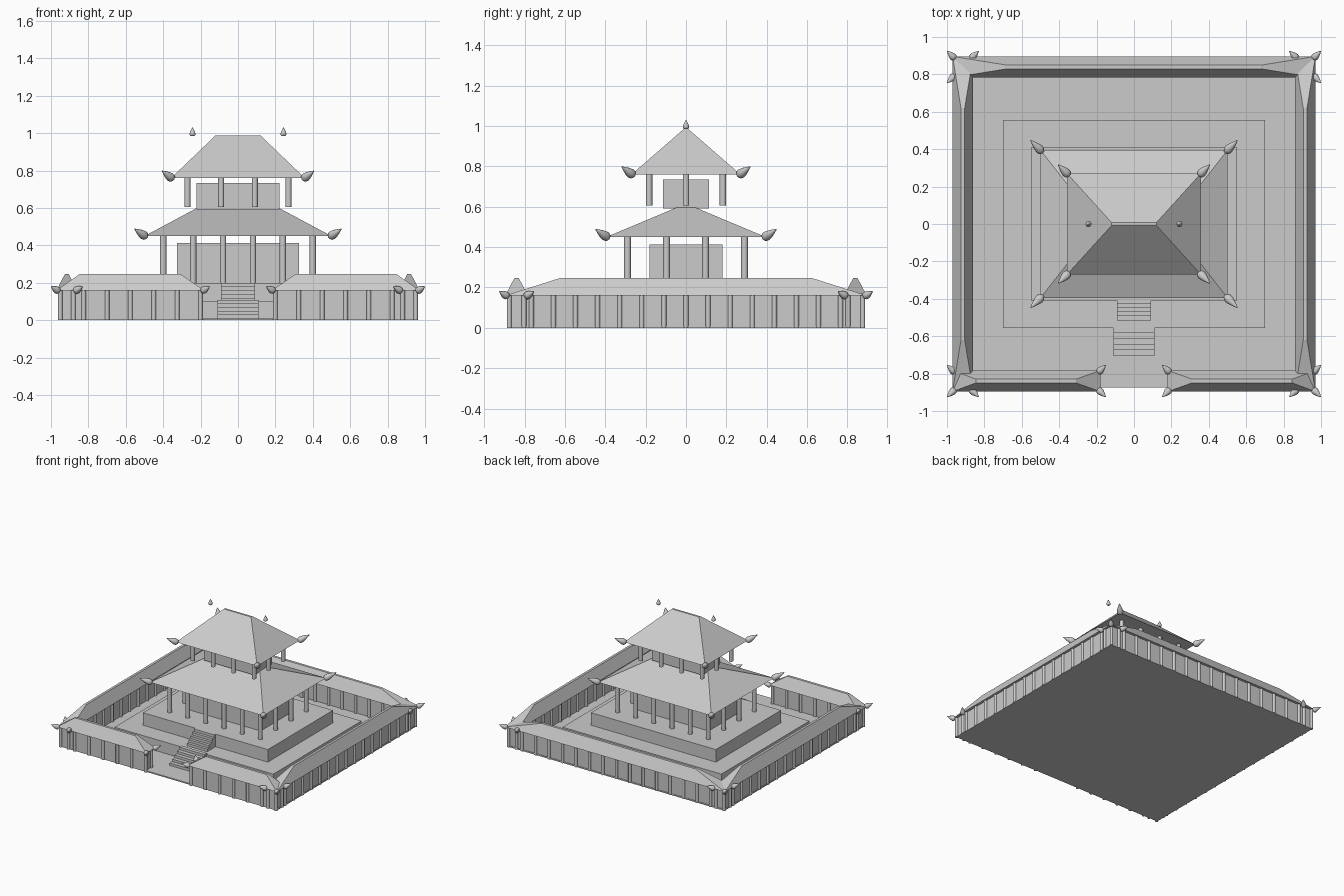
import bpy, bmesh
from mathutils import Vector, Matrix

cube = bpy.data.objects.get("Cube")
if cube:
    bpy.data.objects.remove(cube, do_unlink=True)

stone = bpy.data.materials.new("pale_grey")
stone.use_nodes = True
GREY = (0.6, 0.6, 0.6, 1)
stone.diffuse_color = GREY
stone.node_tree.nodes["Principled BSDF"].inputs["Base Color"].default_value = GREY


def finish(name, bm, smooth=False):
    bmesh.ops.recalc_face_normals(bm, faces=bm.faces)
    for f in bm.faces:
        f.smooth = smooth and len(f.verts) <= 4
    mesh = bpy.data.meshes.new(name)
    bm.to_mesh(mesh)
    bm.free()
    mesh.materials.append(stone)
    obj = bpy.data.objects.new(name, mesh)
    bpy.context.collection.objects.link(obj)
    return obj


def add_box(bm, x0, x1, y0, y1, z0, z1):
    mat = Matrix.Translation(((x0 + x1) / 2, (y0 + y1) / 2, (z0 + z1) / 2))
    mat = mat @ Matrix.Diagonal((x1 - x0, y1 - y0, z1 - z0, 1))
    bmesh.ops.create_cube(bm, size=1, matrix=mat)


def box(name, *bounds):
    bm = bmesh.new()
    add_box(bm, *bounds)
    finish(name, bm)


def columns(name, points, radius, z0, z1):
    bm = bmesh.new()
    for x, y in points:
        bmesh.ops.create_cone(bm, cap_ends=True, segments=12, radius1=radius,
                              radius2=radius, depth=z1 - z0,
                              matrix=Matrix.Translation((x, y, (z0 + z1) / 2)))
    finish(name, bm, True)


def spread(a, b, n):
    return [a + (b - a) * i / (n - 1) for i in range(n)]


def ring(xs, ys):
    # Grid points on the rim of a rectangle
    return [(x, y) for x in xs for y in ys
            if x in (xs[0], xs[-1]) or y in (ys[0], ys[-1])]


def add_bud(bm, base, tip, radius):
    # Teardrop with a rounded base and a pointed tip
    base, tip = Vector(base), Vector(tip)
    axis = tip - base
    turn = axis.to_track_quat('Z', 'Y').to_matrix().to_4x4()
    place = Matrix.Translation(base) @ turn
    profile = [(0.5, 0.0), (0.9, 0.1), (1, 0.25), (0.85, 0.45), (0.5, 0.72), (0.08, 1)]
    verts = bmesh.ops.create_circle(bm, cap_ends=True, segments=12, radius=1)["verts"]
    rings = [verts]
    for _ in profile[1:]:
        rings.append([bm.verts.new(v.co) for v in verts])
    for loop, (r, t) in zip(rings, profile):
        for v in loop:
            v.co = place @ Vector((v.co.x * r * radius, v.co.y * r * radius, t * axis.length))
    for a, b in zip(rings, rings[1:]):
        for i in range(12):
            j = (i + 1) % 12
            bm.faces.new((a[i], a[j], b[j], b[i]))
    bm.faces.new(rings[-1])


def hip_roof(name, eave, top, z0, z1, horn):
    # eave and top are rectangles given as x0, x1, y0, y1
    bm = bmesh.new()
    loops = []
    for (x0, x1, y0, y1), z in ((eave, z0), (top, z1)):
        loops.append([bm.verts.new((x, y, z)) for x, y in
                      ((x0, y0), (x1, y0), (x1, y1), (x0, y1))])
    for loop in loops:
        bm.faces.new(loop)
    for i in range(4):
        j = (i + 1) % 4
        bm.faces.new((loops[0][i], loops[0][j], loops[1][j], loops[1][i]))
    finish(name, bm)
    # Upturned horns pointing diagonally out of each corner
    bm = bmesh.new()
    inset, reach, rise, radius = horn
    for x, sx in ((eave[0], -1), (eave[1], 1)):
        for y, sy in ((eave[2], -1), (eave[3], 1)):
            add_bud(bm, (x - sx * inset, y - sy * inset, z0 - 0.005),
                    (x + sx * reach, y + sy * reach, z0 + rise), radius)
    finish(name + "_horns", bm, True)


def stairs(name, half, y_front, y_back, z0, z1, count):
    bm = bmesh.new()
    for i in range(count):
        add_box(bm, -half, half, y_front + (y_back - y_front) * i / count, y_back,
                z0, z0 + (z1 - z0) * (i + 1) / count)
    finish(name, bm)


# Ground slab, terraces and stairs
box("ground_slab", -0.955, 0.955, -0.875, 0.88, 0, 0.01)
box("lower_terrace", -0.7, 0.7, -0.555, 0.555, 0.005, 0.1)
box("upper_terrace", -0.55, 0.55, -0.41, 0.41, 0.1, 0.2)
stairs("lower_stairs", 0.11, -0.705, -0.55, 0.01, 0.108, 5)
stairs("upper_stairs", 0.09, -0.515, -0.405, 0.1, 0.2, 5)

# Enclosing walls with columns on both faces and small hip roofs
WALL_Z = 0.16
wall_horn = (0.012, 0.029, 0.02, 0.02)


def wall(name, x0, x1, y0, y1, count, end_out, end_in):
    box(name, x0, x1, y0, y1, 0, WALL_Z)
    if x1 - x0 > y1 - y0:
        points = [(x, y) for x in spread(x0, x1, count) for y in (y0, y1)]
        ridge = (end_out, end_in, (y0 + y1) / 2 - 0.01, (y0 + y1) / 2 + 0.01)
    else:
        points = [(x, y) for y in spread(y0, y1, count) for x in (x0, x1)]
        ridge = ((x0 + x1) / 2 - 0.01, (x0 + x1) / 2 + 0.01, end_out, end_in)
    columns(name + "_columns", points, 0.012, 0, WALL_Z)
    over = 0.02
    hip_roof(name + "_roof", (x0 - over, x1 + over, y0 - over, y1 + over), ridge,
             WALL_Z, 0.248, wall_horn)


wall("back_wall", -0.95, 0.95, 0.803, 0.876, 17, -0.68, 0.68)
wall("right_wall", -0.95, -0.88, -0.876, 0.876, 17, -0.62, 0.62)
wall("left_wall", 0.88, 0.95, -0.876, 0.876, 17, -0.62, 0.62)
wall("front_right_wall", -0.95, -0.2, -0.876, -0.803, 7, -0.845, -0.31)
wall("front_left_wall", 0.2, 0.95, -0.876, -0.803, 7, 0.31, 0.845)

# Lower storey
box("lower_hall", -0.325, 0.325, -0.18, 0.18, 0.2, 0.412)
columns("lower_columns", ring(spread(-0.4, 0.4, 6), spread(-0.29, 0.29, 4)), 0.017, 0.2, 0.453)
hip_roof("lower_roof", (-0.5, 0.5, -0.395, 0.395), (-0.225, 0.225, -0.045, 0.045),
         0.45, 0.597, (0.01, 0.053, 0.038, 0.024))

# Upper storey
box("upper_hall", -0.222, 0.222, -0.113, 0.113, 0.592, 0.735)
columns("upper_columns", ring(spread(-0.27, 0.27, 4), spread(-0.183, 0.183, 3)), 0.016, 0.605, 0.765)
hip_roof("upper_roof", (-0.358, 0.358, -0.27, 0.27), (-0.12, 0.12, -0.008, 0.008),
         0.76, 0.988, (0.01, 0.048, 0.038, 0.024))

# Ridge finials
bm = bmesh.new()
for x in (-0.243, 0.243):
    add_bud(bm, (x, 0, 0.985), (x, 0, 1.03), 0.016)
finish("ridge_finials", bm, True)
